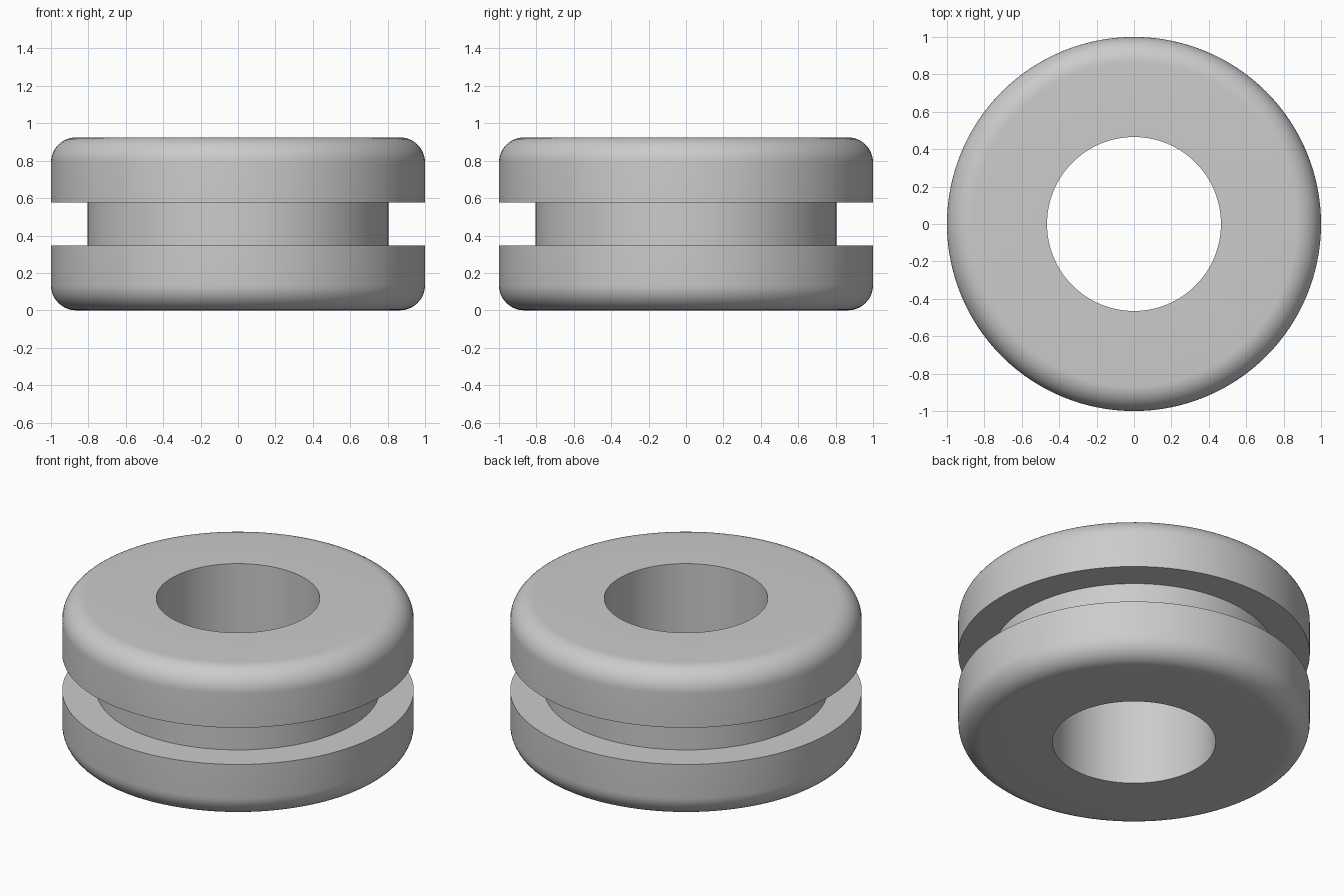
import bpy
import bmesh
from math import cos, sin, pi, radians

cube = bpy.data.objects.get("Cube")
if cube:
    bpy.data.objects.remove(cube, do_unlink=True)

HEIGHT = 0.925
BORE_R, GROOVE_R, FLANGE_R = 0.465, 0.805, 1.0
GROOVE_HALF = 0.115
FILLET = 0.135
SEGMENTS, FILLET_STEPS = 128, 12
mid = HEIGHT / 2

# Rubber material
rubber = bpy.data.materials.new("grey rubber")
rubber.use_nodes = True
colour = (0.6, 0.6, 0.6, 1)
rubber.diffuse_color = colour
rubber.node_tree.nodes["Principled BSDF"].inputs["Base Color"].default_value = colour

# Upper half of the section: groove wall, flange, rounded rim, bore edge
half = [(GROOVE_R, GROOVE_HALF), (FLANGE_R, GROOVE_HALF)]
for i in range(FILLET_STEPS + 1):
    a = i / FILLET_STEPS * pi / 2
    half.append((FLANGE_R - FILLET + FILLET * cos(a), mid - FILLET + FILLET * sin(a)))
half.append((BORE_R, mid))

# Mirror the half to close the section
profile = half + [(r, -z) for r, z in reversed(half)]

# Revolve the section into the grommet
bm = bmesh.new()
rings = []
for s in range(SEGMENTS):
    a = 2 * pi * s / SEGMENTS
    rings.append([bm.verts.new((r * cos(a), r * sin(a), z + mid)) for r, z in profile])
for s, ring in enumerate(rings):
    following = rings[(s + 1) % SEGMENTS]
    for i in range(len(profile)):
        j = (i + 1) % len(profile)
        bm.faces.new((ring[i], following[i], following[j], ring[j]))
bmesh.ops.recalc_face_normals(bm, faces=bm.faces)

mesh = bpy.data.meshes.new("grommet")
bm.to_mesh(mesh)
bm.free()
mesh.materials.append(rubber)
grommet = bpy.data.objects.new("grommet", mesh)
bpy.context.collection.objects.link(grommet)

# Smooth shading with crisp groove and bore edges
bpy.ops.object.select_all(action="DESELECT")
grommet.select_set(True)
bpy.context.view_layer.objects.active = grommet
bpy.ops.object.shade_smooth_by_angle(angle=radians(30))
